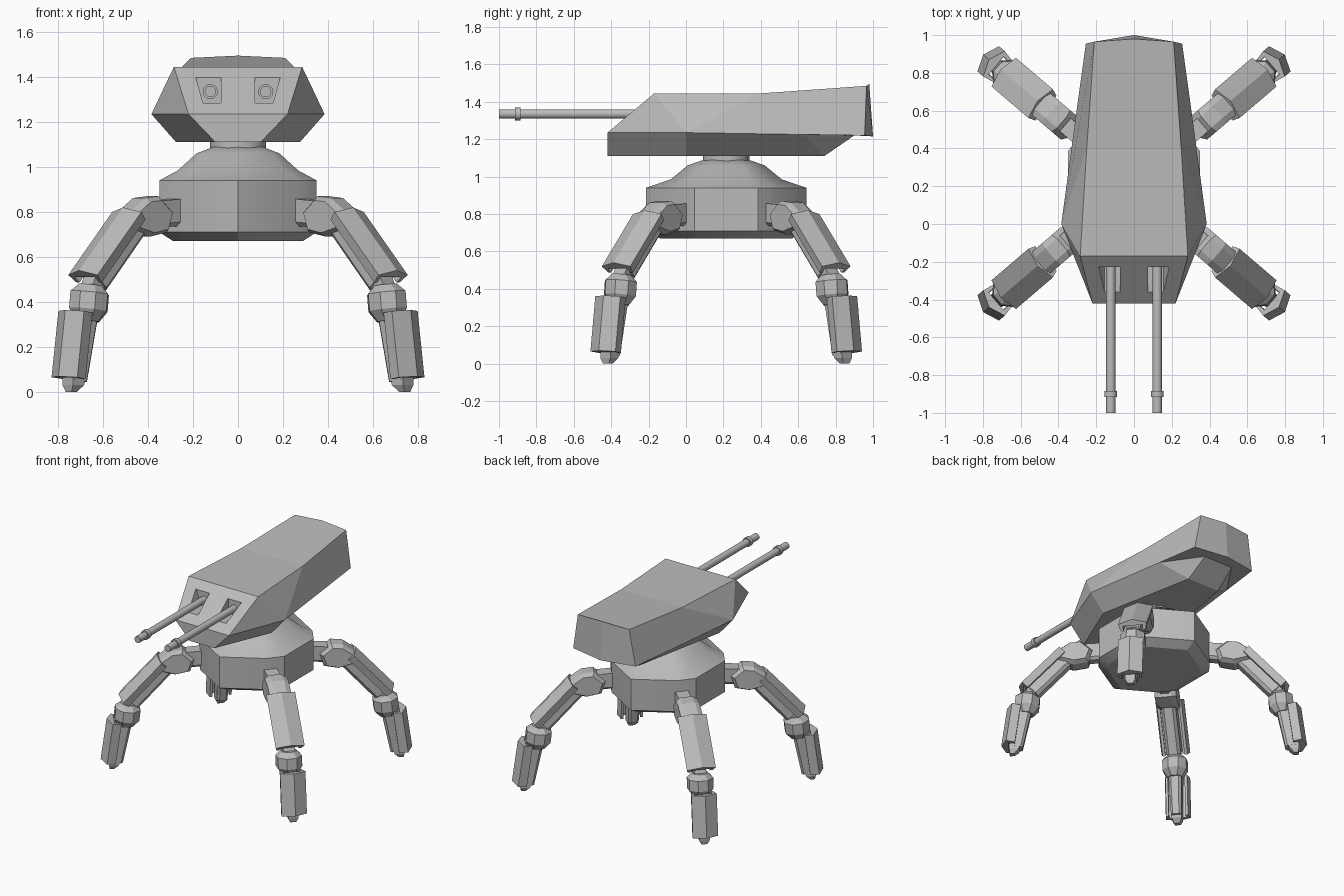
import bpy, bmesh, math
from mathutils import Vector

if "Cube" in bpy.data.objects:
    bpy.data.objects.remove(bpy.data.objects["Cube"], do_unlink=True)

grey = bpy.data.materials.new("plain grey")
grey.use_nodes = True
grey.diffuse_color = (0.5, 0.5, 0.5, 1)
grey.node_tree.nodes["Principled BSDF"].inputs["Base Color"].default_value = (0.5, 0.5, 0.5, 1)

CY = 0.215          # centre of the walker base along y
LEG_ANGLE = 40.5


def mesh_from(name, verts, faces):
    bm = bmesh.new()
    vs = [bm.verts.new(v) for v in verts]
    for f in faces:
        bm.faces.new([vs[i] for i in f])
    bmesh.ops.recalc_face_normals(bm, faces=bm.faces)
    me = bpy.data.meshes.new(name)
    bm.to_mesh(me)
    bm.free()
    me.materials.append(grey)
    return me


def add(name, me, loc=(0, 0, 0), rot=0.0):
    ob = bpy.data.objects.new(name, me)
    ob.location = loc
    ob.rotation_euler.z = rot
    bpy.context.collection.objects.link(ob)
    return ob


def loft(name, rings):
    """Skin equal-length rings of points and cap both ends."""
    n = len(rings[0])
    verts = [p for r in rings for p in r]
    faces = [(k * n + i, k * n + (i + 1) % n, (k + 1) * n + (i + 1) % n, (k + 1) * n + i)
             for k in range(len(rings) - 1) for i in range(n)]
    faces += [tuple(range(n)), tuple(range((len(rings) - 1) * n, len(rings) * n))]
    return mesh_from(name, verts, faces)


def smooth(ob, angle=30):
    bpy.ops.object.select_all(action='DESELECT')
    bpy.context.view_layer.objects.active = ob
    ob.select_set(True)
    bpy.ops.object.shade_smooth_by_angle(angle=math.radians(angle))


# Gun housing: points of the +x half, mirrored by name
P = {"T0": (.285, -.17, 1.445), "T1": (.25, .40, 1.445), "T2": (.21, .965, 1.485),
     "M0": (.22, -.42, 1.235), "M1": (.385, 0, 1.235), "M3": (.30, .63, 1.225),
     "M2": (.255, .955, 1.22), "B0": (.10, -.42, 1.11), "B1": (.275, 0, 1.11),
     "B2": (.13, .74, 1.11), "R": (.12, .90, 1.22)}
mid = {"C": (0, .98, 1.495), "CM": (0, 1.0, 1.215)}
names, verts = [], []
for k, (x, y, z) in P.items():
    names += [k, k + "'"]
    verts += [(x, y, z), (-x, y, z)]
for k, p in mid.items():
    names.append(k)
    verts.append(p)
centre = ["T0 T0' T1' T1", "T1 T2 C T2' T1'", "T0 M0 M0' T0'", "M0 B0 B0' M0'",
          "B0 B1 B2 B2' B1' B0'", "B2 R R' B2'", "CM R R'"]
side = ["T0 M0 M1", "T0 M1 T1", "T1 M1 M3 M2 T2", "M0 B0 B1 M1", "M1 B1 B2 M3",
        "M3 B2 R", "T2 M2 CM C", "M3 M2 CM R"]
faces = [f.split() for f in centre + side]
faces += [[k if k in mid else k + "'" for k in f.split()] for f in side]
housing = add("gun_housing", mesh_from("gun_housing", verts, [[names.index(k) for k in f] for f in faces]))

# Gun ports cut into the sloped front
for s in (1, -1):
    port = [(.075, 1.397), (.187, 1.397), (.155, 1.285), (.075, 1.285)]
    cutter = add("port_cutter", loft("port_cutter", [[(s * x, y, z) for x, z in port] for y in (-.6, -.22)]))
    cutter.hide_render = True
    mod = housing.modifiers.new("port", 'BOOLEAN')
    mod.operation, mod.solver, mod.object = 'DIFFERENCE', 'EXACT', cutter
    bpy.context.view_layer.objects.active = housing
    bpy.ops.object.modifier_apply(modifier=mod.name)
    bpy.data.objects.remove(cutter, do_unlink=True)


# Gun barrels with a collar near the muzzle
def circle_y(r, y, n=12):
    return [(r * math.cos(2 * math.pi * i / n), y, r * math.sin(2 * math.pi * i / n)) for i in range(n)]


barrel = loft("barrel", [circle_y(r, y) for r, y in
              [(.025, -1), (.025, -.915), (.034, -.915), (.034, -.885), (.025, -.885), (.025, -.2)]])
for s, n in ((1, "left"), (-1, "right")):
    smooth(add("barrel_" + n, barrel, (s * .123, 0, 1.335)), 35)


# Base hull: faceted plan with cut corners, rounding off into a dome
quarter = [(.35, .17), (.27, .27)]
plan = quarter + [(0, .43)] + [(-x, y) for x, y in reversed(quarter)]
plan += [(-x, -y) for x, y in plan]


def scaled(k, z):
    return [(x * k, y * k, z) for x, y in plan]


def round_ring(r, z):
    return [tuple(Vector((x, y)).normalized() * r) + (z,) for x, y in plan]


hull = add("base_hull", loft("base_hull", [
    scaled(.82, .67), scaled(1, .71), scaled(1, .94), round_ring(.297, .985),
    round_ring(.206, 1.06), round_ring(.12, 1.09)]), (0, CY, 0))
smooth(hull, 28)


# Turret neck
def circle_z(r, z, n=16):
    return [(r * math.cos(2 * math.pi * i / n), r * math.sin(2 * math.pi * i / n), z) for i in range(n)]


smooth(add("turret_neck", loft("turret_neck", [circle_z(.125, 1.05), circle_z(.125, 1.115)]), (0, CY, 0)))


# Leg parts, drawn along local +x (outward) with z up
def limb(name, profile, a, b, end_scale=1.0):
    """Sweep a (sideways, outward) profile from a to b in the leg plane."""
    d = Vector((b[0] - a[0], b[1] - a[1])).normalized()
    n = (-d.y, d.x)
    rings = [[(p[0] + v * k * n[0], u * k, p[1] + v * k * n[1]) for u, v in profile]
             for p, k in ((a, 1.0), (b, end_scale))]
    return loft(name, rings)


def plate(name, outline, w, inset):
    """Side outline given a width, with bevelled side faces."""
    cx = sum(p[0] for p in outline) / len(outline)
    cz = sum(p[1] for p in outline) / len(outline)
    small = [(cx + (x - cx) * inset, cz + (z - cz) * inset) for x, z in outline]
    return loft(name, [[(x, y, z) for x, z in o] for o, y in
                ((small, -w), (outline, -w * .55), (outline, w * .55), (small, w))])


def shell(w, ridge, lip):
    """Open channel cross-section of an armour plate."""
    outer = [(-w * .86, -lip), (-w, 0), (0, ridge), (w, 0), (w * .86, -lip)]
    return outer + [(w * .66, -lip), (w * .7, -.015), (-w * .7, -.015), (-w * .66, -lip)]


def box(w, lo, hi):
    c = w * .4
    return [(-w, lo + c), (-w, hi), (w, hi), (w, lo + c), (w - c, lo), (c - w, lo)]


def octagon(r, x, z, tilt=.12):
    return [(x + r * math.cos(t), r * math.sin(t), z - tilt * r * -math.cos(t))
            for t in (math.pi * (i + .5) / 4 for i in range(8))]


leg_parts = [
    limb("hip_bracket", box(.045, -.06, .06), (.33, .80), (.48, .79)),
    plate("shoulder", [(.42, .80), (.50, .87), (.58, .862), (.68, .79), (.66, .72), (.55, .69), (.45, .71)], .075, .8),
    limb("thigh", box(.05, -.125, -.01), (.64, .81), (.89, .535)),
    limb("thigh_armour", shell(.1, .03, .05), (.65, .80), (.907, .52)),
    limb("knee_link", box(.04, -.04, .04), (.81, .53), (.865, .43)),
    loft("knee", [octagon(.055, .862, .475), octagon(.09, .867, .44),
                  octagon(.09, .875, .365), octagon(.055, .882, .315)]),
    limb("shin", box(.045, -.105, 0), (.945, .35), (.985, .055), .8),
    limb("shin_armour", shell(.088, .035, .06), (.975, .36), (1.015, .065)),
    loft("foot_tip", [[(.915, -.035, .07), (.995, -.035, .07), (.995, .035, .07), (.915, .035, .07)],
                      [(.93, -.035, .03), (.995, -.035, .03), (.995, .035, .03), (.93, .035, .03)],
                      [(.96, -.02, 0), (.99, -.02, 0), (.99, .02, 0), (.96, .02, 0)]]),
]
corners = {"back_left": LEG_ANGLE, "back_right": 180 - LEG_ANGLE,
           "front_right": 180 + LEG_ANGLE, "front_left": -LEG_ANGLE}
for corner, deg in corners.items():
    for me in leg_parts:
        add(corner + "_" + me.name, me, (0, CY, 0), math.radians(deg))
